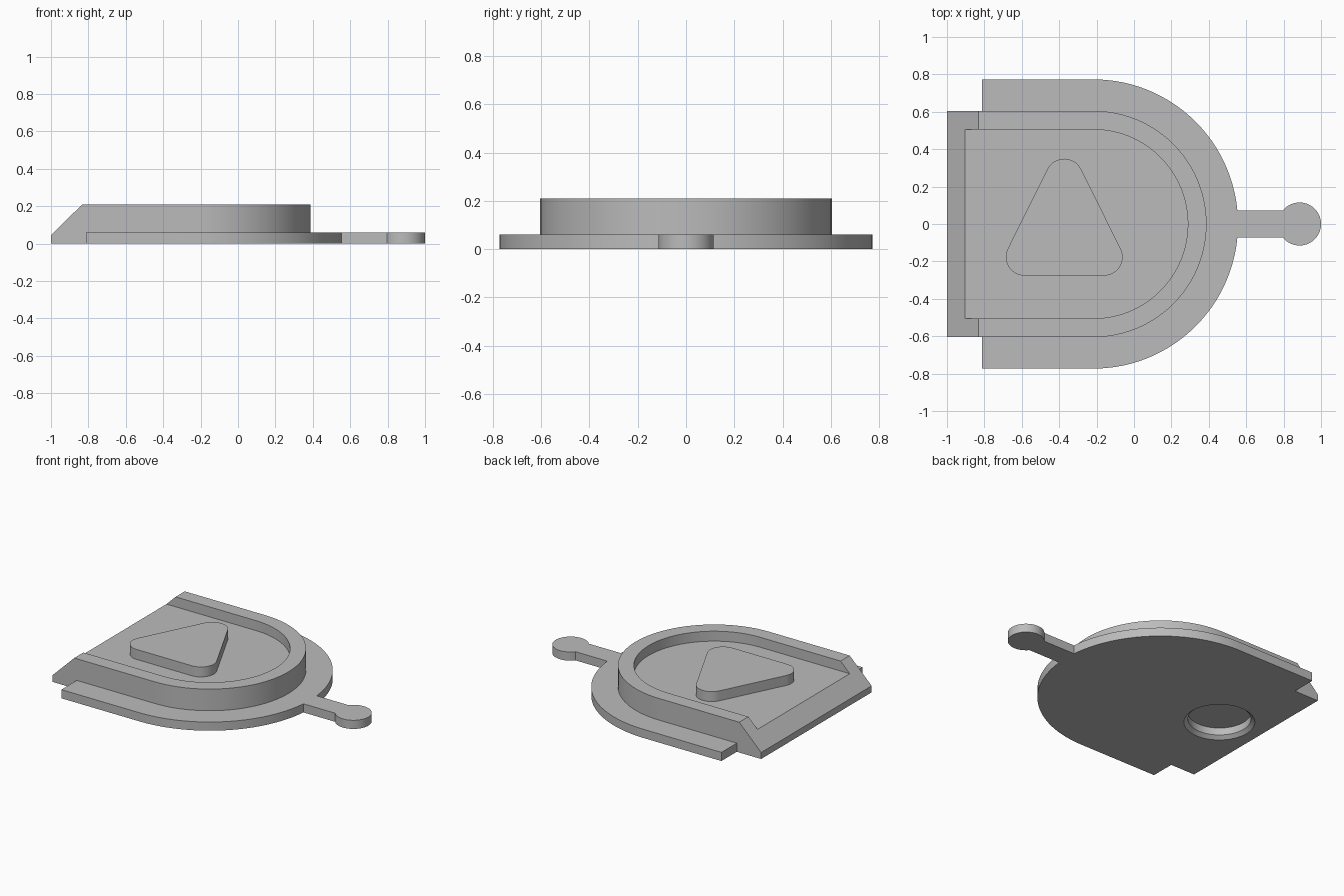
import bpy, bmesh
from math import sin, cos, pi, asin, radians
from mathutils import Vector

old = bpy.data.objects.get("Cube")
if old:
    bpy.data.objects.remove(old, do_unlink=True)

grey = bpy.data.materials.new("plain_grey")
grey.use_nodes = True
colour = (0.5, 0.5, 0.5, 1)
grey.diffuse_color = colour
grey.node_tree.nodes["Principled BSDF"].inputs["Base Color"].default_value = colour

CX = -0.217          # centre of the rounded end
BODY_R, RECESS_R, FLANGE_R = 0.605, 0.505, 0.773
FLOOR = 0.141        # height of the recess floor
FLANGE_H, BODY_H = 0.06, 0.21


def arc(cx, cy, r, start, end, steps=48):
    return [(cx + r * cos(start + (end - start) * i / steps),
             cy + r * sin(start + (end - start) * i / steps))
            for i in range(steps + 1)]


def d_outline(r, back):
    """Straight-backed outline with a round end towards +x."""
    return [(back, -r)] + arc(CX, 0, r, -pi / 2, pi / 2) + [(back, r)]


def add_object(name, bm):
    bmesh.ops.recalc_face_normals(bm, faces=bm.faces)
    mesh = bpy.data.meshes.new(name)
    bm.to_mesh(mesh)
    bm.free()
    mesh.materials.append(grey)
    obj = bpy.data.objects.new(name, mesh)
    bpy.context.collection.objects.link(obj)
    return obj


def prism(outline, z0, z1):
    bm = bmesh.new()
    face = bm.faces.new([bm.verts.new((x, y, z0)) for x, y in outline])
    top = bmesh.ops.extrude_face_region(bm, geom=[face])["geom"]
    verts = [v for v in top if isinstance(v, bmesh.types.BMVert)]
    bmesh.ops.translate(bm, vec=(0, 0, z1 - z0), verts=verts)
    return bm


def cone(x, r0, r1, z0, z1):
    bm = bmesh.new()
    bmesh.ops.create_cone(bm, cap_ends=True, segments=64, radius1=r0, radius2=r1, depth=z1 - z0)
    bmesh.ops.translate(bm, vec=(x, 0, (z0 + z1) / 2), verts=bm.verts)
    return bm


def select_only(obj):
    bpy.ops.object.select_all(action="DESELECT")
    obj.select_set(True)
    bpy.context.view_layer.objects.active = obj


def cut(obj, cutter):
    cutter.hide_render = True
    mod = obj.modifiers.new("cut", "BOOLEAN")
    mod.operation, mod.solver, mod.object = "DIFFERENCE", "EXACT", cutter
    select_only(obj)
    bpy.ops.object.modifier_apply(modifier=mod.name)
    bpy.data.objects.remove(cutter, do_unlink=True)


# Raised body with a sloped straight edge
bm = prism(d_outline(BODY_R, -1), 0, BODY_H)
low, high = Vector((-1, 0, 0.045)), Vector((-0.832, 0, BODY_H))
slope = high - low
result = bmesh.ops.bisect_plane(bm, geom=bm.verts[:] + bm.edges[:] + bm.faces[:], plane_co=low,
                                plane_no=(-slope.z, 0, slope.x), clear_outer=True)
bmesh.ops.holes_fill(bm, edges=[e for e in bm.edges if e.is_boundary], sides=0)
body = add_object("body", bm)

# Shallow recess on top, countersunk round pocket underneath
cut(body, add_object("recess_cutter", prism(d_outline(RECESS_R, -1.2), FLOOR, 0.4)))
cut(body, add_object("pocket_cutter", cone(-0.7, 0.198, 0.198, -0.1, 0.072)))
cut(body, add_object("countersink_cutter", cone(-0.7, 0.248, 0.198, -0.022, 0.022)))

# Flange wrapped round the body, with the tab and its round end
TAB, KNOB_R, KNOB_X, BACK = 0.073, 0.115, 0.885, -0.813
a = asin(TAB / FLANGE_R)
b = pi - asin(TAB / KNOB_R)
outline = [(BACK, -FLANGE_R)]
outline += arc(CX, 0, FLANGE_R, -pi / 2, -a)
outline += arc(KNOB_X, 0, KNOB_R, -b, b)
outline += arc(CX, 0, FLANGE_R, a, pi / 2)
outline += [(BACK, FLANGE_R), (BACK, BODY_R)]
outline += arc(CX, 0, BODY_R, pi / 2, -pi / 2) + [(BACK, -BODY_R)]
flange = add_object("flange_with_tab", prism(outline, 0, FLANGE_H))

# Rounded triangular pad standing in the recess
PAD_X, PAD_R, HALF = -0.373, 0.1, 0.212
lean = asin(HALF / (HALF ** 2 + 0.425 ** 2) ** 0.5)
outline = arc(PAD_X + HALF, -0.176, PAD_R, -pi / 2, lean, 16)
outline += arc(PAD_X, 0.249, PAD_R, lean, pi - lean, 16)
outline += arc(PAD_X - HALF, -0.176, PAD_R, pi - lean, 3 * pi / 2, 16)
pad = add_object("triangular_pad", prism(outline, FLOOR - 0.01, BODY_H))

for obj in (body, flange, pad):
    select_only(obj)
    bpy.ops.object.shade_smooth_by_angle(angle=radians(30))
